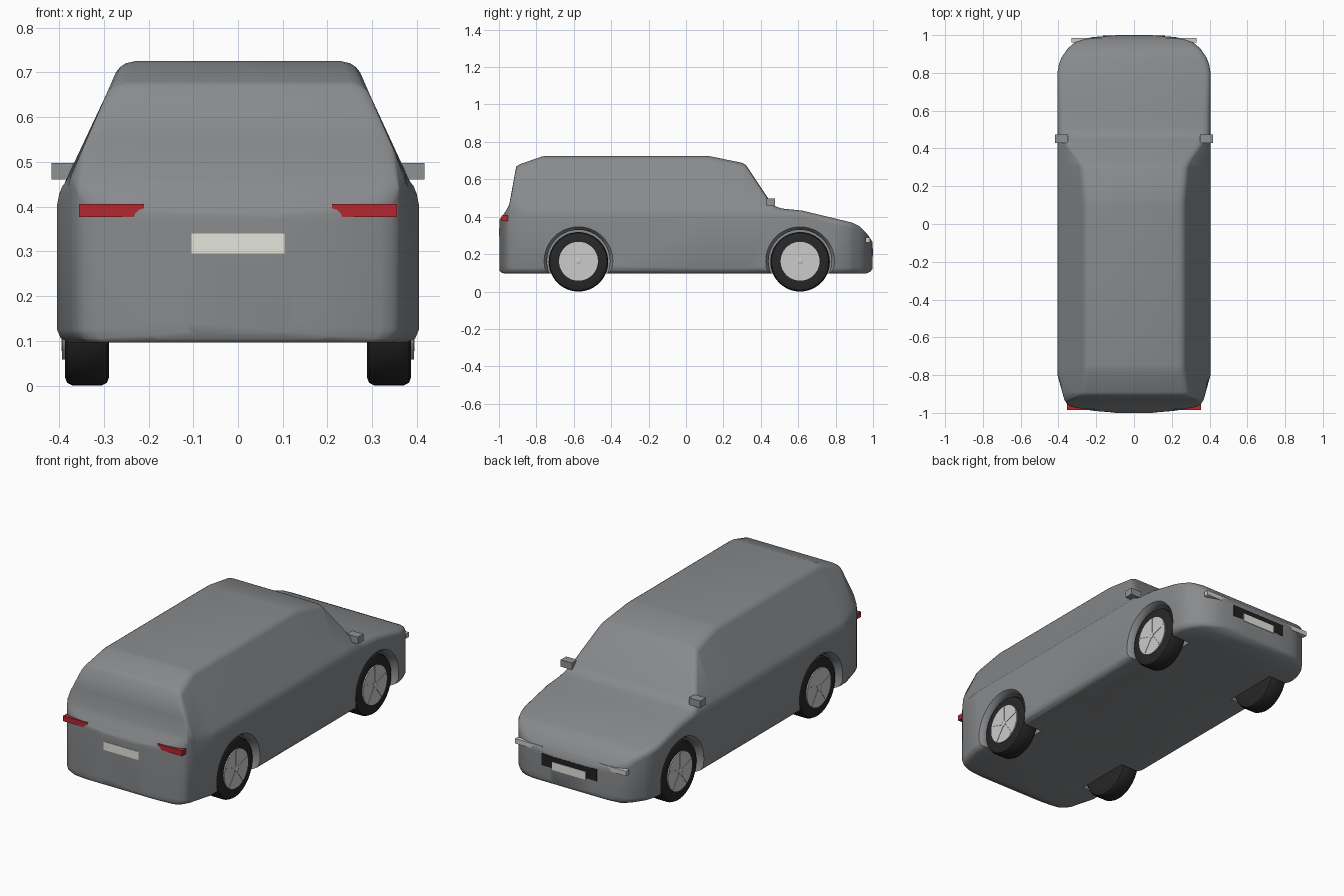
import bpy, bmesh, math
from mathutils import Matrix

if "Cube" in bpy.data.objects:
    bpy.data.objects.remove(bpy.data.objects["Cube"])


def material(name, rgb):
    m = bpy.data.materials.new(name)
    m.diffuse_color = (*rgb, 1)
    m.use_nodes = True
    m.node_tree.nodes["Principled BSDF"].inputs["Base Color"].default_value = m.diffuse_color
    return m


PAINT = material("paint", (0.245, 0.255, 0.265))
TRIM = material("trim", (0.28, 0.285, 0.29))
RUBBER = material("rubber", (0.02, 0.02, 0.02))
ALLOY = material("alloy", (0.7, 0.7, 0.7))
RED = material("red_lens", (0.45, 0.02, 0.03))
CLEAR = material("clear_lens", (0.85, 0.85, 0.85))
PLATE = material("plate", (0.78, 0.78, 0.72))
BLACK = material("black", (0.015, 0.015, 0.015))


def finish(name, bm, mat=None, angle=35):
    bmesh.ops.recalc_face_normals(bm, faces=bm.faces)
    me = bpy.data.meshes.new(name)
    bm.to_mesh(me)
    bm.free()
    ob = bpy.data.objects.new(name, me)
    bpy.context.collection.objects.link(ob)
    if mat:
        me.materials.append(mat)
    if angle:
        smooth(ob, angle)
    return ob


def smooth(ob, angle):
    bpy.ops.object.select_all(action='DESELECT')
    ob.select_set(True)
    bpy.context.view_layer.objects.active = ob
    bpy.ops.object.shade_smooth_by_angle(angle=math.radians(angle))


def box(name, lo, hi, mat=None):
    bm = bmesh.new()
    size = [h - l for l, h in zip(lo, hi)]
    mid = [(h + l) / 2 for l, h in zip(lo, hi)]
    bmesh.ops.create_cube(bm, size=1, matrix=Matrix.Translation(mid) @ Matrix.Diagonal((*size, 1)))
    return finish(name, bm, mat, 0)


def side_box(name, lo, hi, mat=None):
    box(name + "_right", lo, hi, mat)
    box(name + "_left", (-hi[0], *lo[1:]), (-lo[0], *hi[1:]), mat)


def lathe(name, profile, side, y, z, mat=None, n=48):
    """Revolve (x, radius) points about the axle."""
    bm = bmesh.new()
    rings = [[bm.verts.new((side * x, y + r * math.cos(2 * math.pi * i / n),
                            z + r * math.sin(2 * math.pi * i / n))) for i in range(n)]
             for x, r in profile]
    for a, b in zip(rings, rings[1:]):
        for i in range(n):
            j = (i + 1) % n
            bm.faces.new((a[i], a[j], b[j], b[i]))
    bm.faces.new(rings[0])
    bm.faces.new(rings[-1])
    return finish(name, bm, mat)


def interp(table, v):
    if v <= table[0][0]:
        return table[0][1]
    for (a, fa), (b, fb) in zip(table, table[1:]):
        if v <= b:
            return fa + (fb - fa) * (v - a) / (b - a)
    return table[-1][1]


# Body curves: plan half width, roof line, underside (along y) and side tumblehome (along z)
PLAN = [(-.997, .12), (-.99, .205), (-.98, .278), (-.967, .33), (-.953, .355), (-.93, .369),
        (-.8, .405), (.8, .405), (.84, .399), (.88, .385), (.93, .35), (.96, .315),
        (.98, .265), (.99, .215), (.997, .12)]
ROOF = [(-.997, .385), (-.98, .405), (-.96, .435), (-.945, .465), (-.908, .668), (-.89, .68),
        (-.77, .722), (-.75, .725), (.1, .725), (.13, .723), (.3, .688), (.32, .677),
        (.45, .482), (.475, .457), (.51, .444), (.62, .433), (.89, .368), (.93, .347),
        (.975, .3), (.997, .265)]
FLOOR = [(-.997, .112), (-.988, .102), (-.97, .096), (.96, .096), (.985, .105), (.997, .12)]
FLANK = [(.1, .405), (.4, .405), (.44, .397), (.47, .373), (.725, .262)]


def section(y):
    w, t, b = interp(PLAN, y), interp(ROOF, y), interp(FLOOR, y)
    pts = [(b, .03), (b + .009, .009), (b + .03, 0)]
    pts += [(min(z, t - .04 + k * .003), 0) for k, z in enumerate((.4, .425, .445, .47))]
    pts += [(t - .026, 0), (t - .014, .004), (t - .005, .013), (t, .032)]
    half = [(min(w, interp(FLANK, z)) - inset, z) for z, inset in pts]
    return half + [(-x, z) for x, z in reversed(half)]


# Body shell lofted from rear to nose
bm = bmesh.new()
stations = sorted({p[0] for p in PLAN + ROOF + FLOOR})
rings = [[bm.verts.new((x, y, z)) for x, z in section(y)] for y in stations]
for a, b in zip(rings, rings[1:]):
    for i in range(len(a)):
        j = (i + 1) % len(a)
        bm.faces.new((a[i], a[j], b[j], b[i]))
bm.faces.new(rings[0])
bm.faces.new(rings[-1])
body = finish("body", bm, PAINT, 0)

# Wheel arches with flared lips, and wheels
AXLES = {"rear": -.575, "front": .61}
for axle, y in AXLES.items():
    for side, label in ((1, "right"), (-1, "left")):
        tag = f"{axle}_{label}"
        cutter = lathe("arch_cutter", [(.27, .168), (.375, .168), (.39, .173), (.43, .202)],
                       side, y, .162, PAINT)
        cutter.hide_render = True
        mod = body.modifiers.new("arch", 'BOOLEAN')
        mod.operation, mod.solver, mod.object = 'DIFFERENCE', 'EXACT', cutter
        bpy.context.view_layer.objects.active = body
        bpy.ops.object.modifier_apply(modifier=mod.name)
        bpy.data.objects.remove(cutter)

        lathe("tire_" + tag, [(.288, .1), (.288, .14), (.293, .153), (.305, .159), (.37, .159),
                              (.382, .153), (.387, .14), (.387, .1)], side, y, .159, RUBBER)
        lathe("rim_" + tag, [(.3, .104), (.393, .104), (.393, .02)], side, y, .162, ALLOY)
        lathe("hub_" + tag, [(.38, .016), (.396, .016), (.398, .012)], side, y, .162, ALLOY, 24)
        # Five slim spokes
        bm = bmesh.new()
        for k in range(5):
            m = (Matrix.Translation((side * .391, y, .162))
                 @ Matrix.Rotation(k * math.tau / 5, 4, 'X')
                 @ Matrix.Translation((0, 0, .058)) @ Matrix.Diagonal((.008, .012, .084, 1)))
            bmesh.ops.create_cube(bm, size=1, matrix=m)
        finish("spokes_" + tag, bm, ALLOY, 0)
smooth(body, 50)

# Lights, mirrors, plates and grille
side_box("tail_light", (.21, -.986, .377), (.355, -.953, .406), RED)
side_box("headlight", (.17, .96, .263), (.332, .985, .289), CLEAR)
side_box("mirror", (.35, .428, .46), (.417, .475, .497), TRIM)
box("rear_plate", (-.104, -1, .295), (.104, -.985, .34), PLATE)
box("front_grille", (-.165, .97, .195), (.165, .998, .258), BLACK)
box("front_plate", (-.1, .985, .187), (.1, 1, .23), PLATE)
